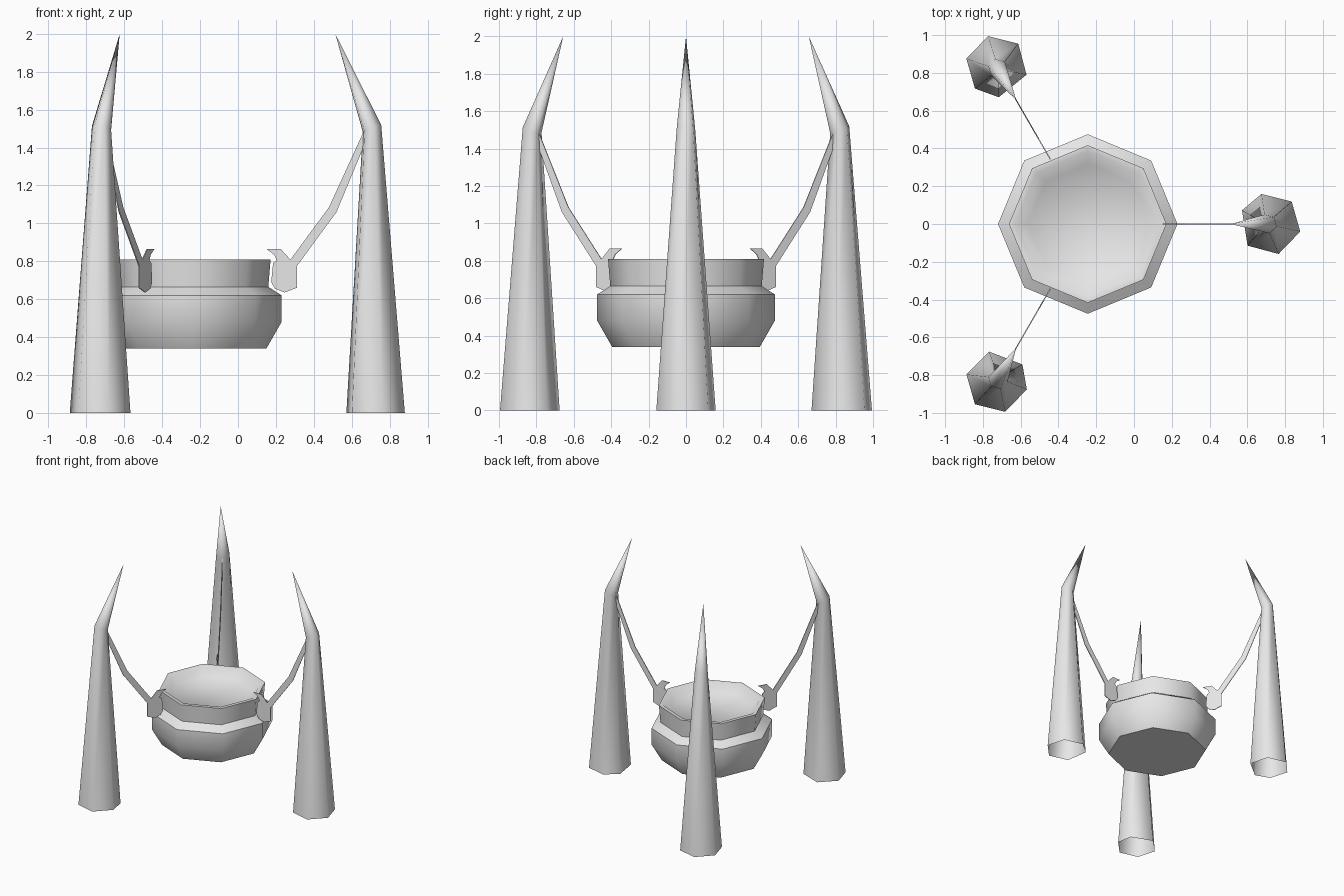
import bpy
import bmesh
from math import sin, cos, radians
from mathutils import Matrix

if "Cube" in bpy.data.objects:
    bpy.data.objects.remove(bpy.data.objects["Cube"])

POT_X = -0.245      # axis shared by the pot and the three posts
REACH = 0.965       # distance from the axis to each post

grey = bpy.data.materials.new("plain_grey")
grey.use_nodes = True
grey.diffuse_color = (0.8, 0.8, 0.8, 1)
grey.node_tree.nodes["Principled BSDF"].inputs["Base Color"].default_value = (0.8, 0.8, 0.8, 1)


def finish(bm, name, turn=0, smooth=None):
    """Turn a bmesh into an object rotated about the pot axis."""
    bm.transform(Matrix.Translation((POT_X, 0, 0)) @ Matrix.Rotation(radians(turn), 4, "Z"))
    mesh = bpy.data.meshes.new(name)
    bm.to_mesh(mesh)
    bm.free()
    mesh.materials.append(grey)
    obj = bpy.data.objects.new(name, mesh)
    bpy.context.collection.objects.link(obj)
    if smooth:
        bpy.ops.object.select_all(action="DESELECT")
        obj.select_set(True)
        bpy.context.view_layer.objects.active = obj
        bpy.ops.object.shade_smooth_by_angle(angle=radians(smooth))
    return obj


def bridge(bm, low, high):
    n = len(low)
    for i in range(n):
        j = (i + 1) % n
        bm.faces.new((low[i], low[j], high[j], high[i]))


def make_pot():
    # Octagonal lathe: belly, neck, rim, inner wall and filled surface
    profile = [(0.395, 0.34), (0.475, 0.48), (0.475, 0.62), (0.405, 0.665),
               (0.417, 0.81), (0.385, 0.81), (0.315, 0.75)]
    bm = bmesh.new()
    rings = [[bm.verts.new((r * cos(radians(a)), r * sin(radians(a)), z))
              for a in range(0, 360, 45)] for r, z in profile]
    for low, high in zip(rings, rings[1:]):
        bridge(bm, low, high)
    bm.faces.new(rings[0][::-1])
    bm.faces.new(rings[-1])
    finish(bm, "pot", smooth=50)


def make_post(name, turn):
    # Six-sided open-bottomed horn with an inward bent tip
    angles = [radians(a) for a in (-14, 46, 106, 154, 224, 286)]
    bm = bmesh.new()
    base = [bm.verts.new((REACH + 0.165 * cos(a), 0.165 * sin(a), 0)) for a in angles]
    bend = [bm.verts.new((REACH - 0.015 + 0.052 * cos(a), 0.052 * sin(a),
                          1.5 + 0.02 * cos(a))) for a in angles]
    tip = bm.verts.new((0.758, 0, 2))
    bridge(bm, base, bend)
    for i in range(6):
        bm.faces.new((bend[i], bend[(i + 1) % 6], tip))
    finish(bm, name, turn, smooth=80)


def make_plate(name, outline, turn):
    # Thin upright plate lying in the radial plane
    bm = bmesh.new()
    bm.faces.new([bm.verts.new((x - POT_X, 0, z)) for x, z in outline])
    obj = finish(bm, name, turn)
    solid = obj.modifiers.new("thickness", "SOLIDIFY")
    solid.thickness = 0.006
    solid.offset = 0


arm = [(0.67, 1.50), (0.48, 1.085), (0.27, 0.80), (0.30, 0.76),
       (0.52, 1.06), (0.67, 1.42)]
hook = [(0.15, 0.865), (0.225, 0.865), (0.275, 0.81), (0.31, 0.77), (0.31, 0.66),
        (0.245, 0.635), (0.195, 0.655), (0.175, 0.69), (0.185, 0.79),
        (0.205, 0.805), (0.19, 0.835)]

make_pot()
for side, turn in (("left", 0), ("back_right", 120), ("front_right", 240)):
    make_post(side + "_post", turn)
    make_plate(side + "_arm", arm, turn)
    make_plate(side + "_hook", hook, turn)
